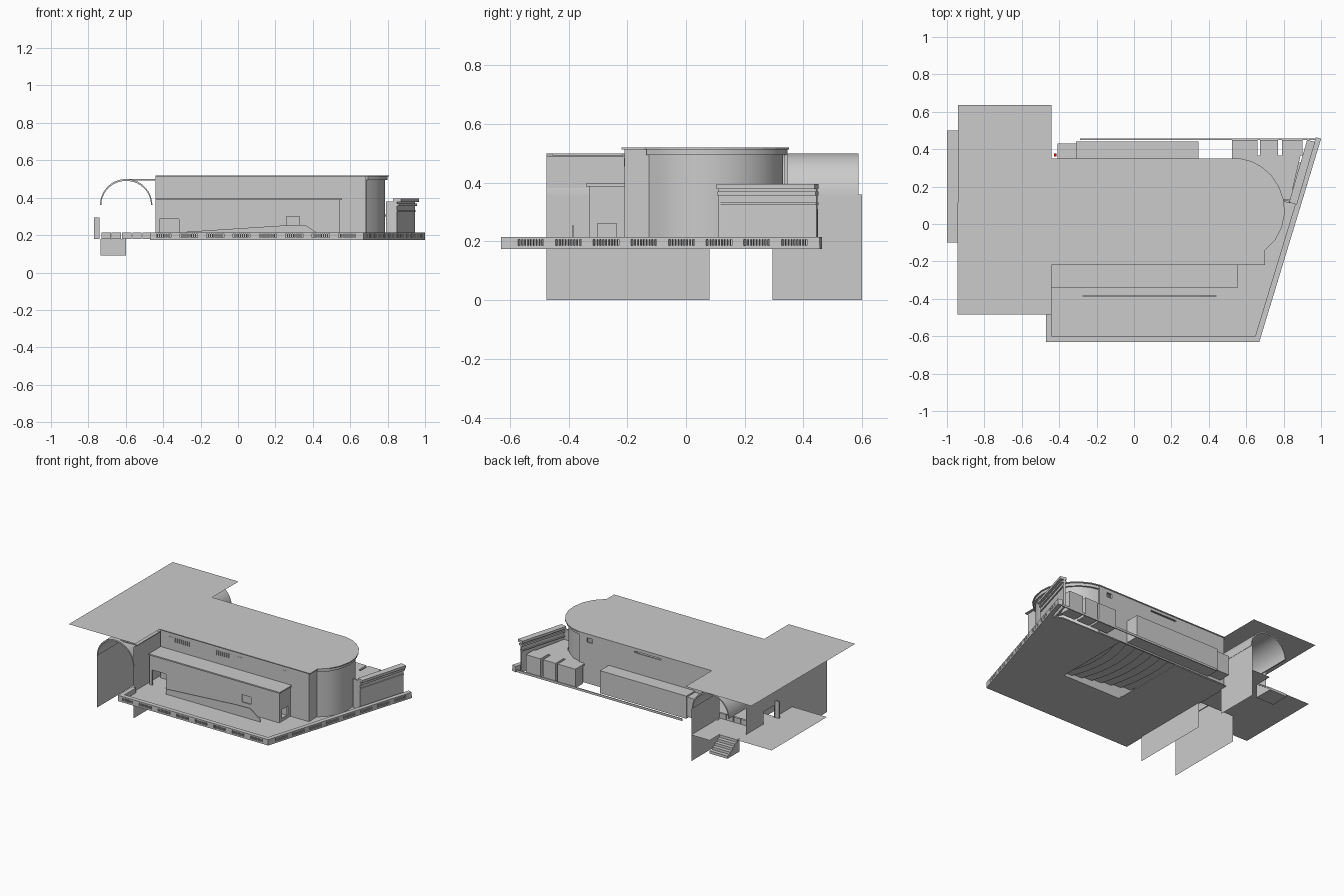
import bpy, bmesh, math
from mathutils import Vector

if "Cube" in bpy.data.objects:
    bpy.data.objects.remove(bpy.data.objects["Cube"])


def finish(name, bm):
    bmesh.ops.recalc_face_normals(bm, faces=bm.faces)
    me = bpy.data.meshes.new(name)
    bm.to_mesh(me)
    bm.free()
    ob = bpy.data.objects.new(name, me)
    bpy.context.collection.objects.link(ob)
    return ob


def make(name, prisms):
    """One object from (outline, z0, z1) prisms; equal heights give a single sheet."""
    bm = bmesh.new()
    for pts, z0, z1 in prisms:
        lo = [bm.verts.new((x, y, z0)) for x, y in pts]
        if z1 - z0 < 1e-5:
            bm.faces.new(lo)
            continue
        hi = [bm.verts.new((x, y, z1)) for x, y in pts]
        n = len(pts)
        if n > 2:
            bm.faces.new(lo[::-1])
            bm.faces.new(hi)
        for i in range(n if n > 2 else 1):
            j = (i + 1) % n
            bm.faces.new((lo[i], lo[j], hi[j], hi[i]))
    return finish(name, bm)


def rect(x0, x1, y0, y1):
    return [(x0, y0), (x1, y0), (x1, y1), (x0, y1)]


def box(name, x0, x1, y0, y1, z0, z1):
    return make(name, [(rect(x0, x1, y0, y1), z0, z1)])


def pieces(p, q, w, z0, z1, holes=()):
    """Straight wall from p to q, thickness w to the left (0 = sheet), split around openings."""
    p, q = Vector(p), Vector(q)
    d = (q - p).normalized()
    n = Vector((-d.y, d.x)) * w
    out = []

    def seg(a, b, lo, hi):
        if b - a > 1e-4 and hi - lo > 1e-4:
            A, B = p + d * a, p + d * b
            out.append(([A, B, B + n, A + n] if w else [A, B], lo, hi))
    at = 0
    for a, b, lo, hi in holes:
        seg(at, a, z0, z1)
        seg(a, b, z0, lo)
        seg(a, b, hi, z1)
        at = b
    seg(at, (q - p).length, z0, z1)
    return out


def sweep_y(name, prof, y0, y1):
    """Closed x,z profile swept along y."""
    bm = bmesh.new()
    a, b = [[bm.verts.new((x, y, z)) for x, z in prof] for y in (y0, y1)]
    bm.faces.new(a)
    bm.faces.new(b[::-1])
    for i in range(len(prof)):
        j = (i + 1) % len(prof)
        bm.faces.new((a[i], a[j], b[j], b[i]))
    return finish(name, bm)


def smooth(ob, angle=35):
    bpy.ops.object.select_all(action='DESELECT')
    bpy.context.view_layer.objects.active = ob
    ob.select_set(True)
    bpy.ops.object.shade_smooth_by_angle(angle=math.radians(angle))


# Terrace floor, leaving the raked seating area open below
make("terrace_floor", [
    (rect(-.47, .40, -.63, -.20), .175, .182),
    (rect(-.47, -.05, -.20, .34), .175, .182),
    ([(.40, -.63), (.67, -.63), (.953, .30), (.86, .34), (.40, .34)], .175, .182)])

# Terrace parapet with barred openings
for name, p, q, first, step in (("front_parapet", (-.47, -.63), (.67, -.63), .02, .141),
                                ("right_parapet", (.67, -.63), (1.0, .455), .06, .134)):
    holes = [(first + i * step, first + i * step + .092, .186, .206) for i in range(8)]
    parts = pieces(p, q, .03, .175, .215, holes)
    d = (Vector(q) - Vector(p)).normalized()
    for h in holes:
        for k in range(1, 9):
            c = Vector(p) + d * (h[0] + k * .092 / 9)
            parts += pieces(c - d * .003, c + d * .003, .012, .186, .206)
    make(name, parts)
box("left_parapet", -.47, -.44, -.63, -.475, .175, .215)
box("back_beam", -.29, 1.0, .45, .456, .175, .19)

# Hall roof with its rounded end, and the wing roof sheet
curve = [(.70, -.14), (.755, -.085), (.79, -.02), (.806, .06), (.80, .13),
         (.775, .20), (.735, .26), (.685, .305), (.63, .335), (.57, .35)]
make("hall_roof", [([(-.44, -.22), (.70, -.22)] + curve + [(-.44, .35)], .514, .52)])
make("wing_roof", [([(-.945, -.485), (-.44, -.485), (-.44, .635), (-.94, .635)], .52, .52)])


def curved_wall(name, t, w, z0, z1):
    """Shell following the rounded end, inset by t, thickness w."""
    c = Vector((.50, .07))
    a, b = [[c + (Vector(v) - c) * (1 - s / (Vector(v) - c).length) for v in curve]
            for s in (t, t + w)]
    smooth(make(name, [(a + b[::-1], z0, z1)]))


curved_wall("end_cornice", .008, .02, .495, .514)
curved_wall("rounded_wall", .02, .008, .18, .50)

# Straight hall walls
make("hall_front_wall", pieces((-.44, -.21), (.685, -.21), .01, .18, .514))
make("hall_corner_wall", pieces((.685, -.21), (.685, -.118), .01, .18, .514))
make("hall_back_wall", pieces((.57, .335), (-.44, .335), -.01, .18, .514,
                              [(.06, .10, .46, .49), (.42, .62, .485, .495)]))

# Clerestory window slots in three groups
slots = []
for a, n in ((-.38, 11), (-.02, 14), (.46, 4)):
    slots += [(rect(a + i * .015, a + i * .015 + .007, -.212, -.21), .455, .485)
              for i in range(n)]
make("clerestory_windows", slots)

# Low front foyer block with door and window openings
make("foyer_walls",
     pieces((-.44, -.33), (.545, -.33), .01, .18, .388,
            [(.02, .125, .18, .287), (.70, .77, .25, .30)])
     + pieces((.545, -.33), (.545, -.21), .01, .18, .388, [(.028, .093, .20, .262)]))
box("foyer_roof", -.44, .555, -.34, -.21, .388, .397)

# Ramp side wall standing before the foyer
sweep_y("ramp_wall", [(-.275, .18), (.44, .18), (.44, .20), (.36, .255), (.25, .252),
                      (-.275, .218)], -.388, -.382)

# Raked seating of curved steps
bm = bmesh.new()


def arc(r, z):
    ys = [-.20 + .54 * i / 14 for i in range(15)]
    return [bm.verts.new((.95 - math.sqrt(r * r - (y - .07) ** 2), y, z)) for y in ys]


prev = None
for k in range(11):
    r, z = .52 + k * .075, .185 + k * .012
    a, b = arc(r, z), arc(r + .075, z)
    for u, v in ([(prev, a)] if prev else []) + [(a, b)]:
        for i in range(14):
            bm.faces.new((u[i], u[i + 1], v[i + 1], v[i]))
    prev = b
finish("seating_steps", bm)

# Rear side rooms along the hall
box("rear_corridor", -.31, .345, .345, .44, .19, .345)
box("rear_lobby", -.41, -.28, .345, .43, .20, .335)
for i, (x0, x1) in enumerate(((.525, .66), (.675, .77), (.79, .90))):
    box("rear_room_%d" % (i + 1), x0, x1, .365, .45, .18, .31)
make("rear_room_roof", [([(.79, .13), (.835, .13), (.89, .365), (.525, .365), (.525, .35),
                          (.63, .32), (.73, .24)], .30, .31)])

# Slanted side facade with stacked cornices
p, q = Vector((.848, .11)), Vector((.945, .445))
make("side_facade", pieces(p, q, .012, .18, .38))
n = Vector(((q - p).y, -(q - p).x)).normalized()
for name, out, z0, z1 in (("side_band_low", .006, .325, .332),
                          ("side_band_mid", .012, .357, .37),
                          ("side_cornice", .024, .378, .395)):
    make(name, pieces(p + n * out, q + n * out, .02 + out, z0, z1))
make("side_return_wall", pieces((.79, .12), (.85, .11), .01, .18, .38))

# Vaulted passage: deep side sheets and arched ceiling
make("passage_inner_wall", pieces((-.46, -.475), (-.46, .08), 0, 0, .49)
     + pieces((-.46, .295), (-.46, .60), 0, 0, .36))
make("passage_outer_wall", pieces((-.737, -.475), (-.737, .08), 0, 0, .36)
     + pieces((-.737, .08), (-.737, .40), 0, .18, .36, [(.02, .13, .18, .265)]))


def half_ring(rx, rz):
    return [(-.598 - rx * math.cos(math.pi * i / 28), .36 + rz * math.sin(math.pi * i / 28))
            for i in range(29)]


smooth(sweep_y("vault", half_ring(.14, .14) + half_ring(.133, .13)[::-1], -.475, .588))
make("vault_cap", [(rect(-.60, -.445, -.455, -.215), .493, .499)])

# Passage floor, outside pavement, stairs, low blocks and post
make("passage_floor", [(rect(-.737, -.46, .08, .47), .18, .18),
                       (rect(-.60, -.46, .47, .60), .18, .18)])
make("pavement", [(rect(-1.0, -.737, -.10, .50), .18, .18)])
make("stairs", [(rect(-.735, -.60, .47 + .026 * i, .496 + .026 * i), .09, .18 - .018 * i)
                for i in range(5)])
make("low_blocks", [(rect(-.73 + .055 * i, -.68 + .055 * i, .28, .295), .18, .215)
                    for i in range(5)])
box("gate_post", -.77, -.74, .08, .09, .18, .295)

# Small red marker by the rear lobby
mk = box("red_marker", -.427, -.415, .36, .377, .30, .33)
mat = bpy.data.materials.new("red")
mat.diffuse_color = (1, 0, 0, 1)
mat.use_nodes = True
mat.node_tree.nodes["Principled BSDF"].inputs["Base Color"].default_value = mat.diffuse_color
mk.data.materials.append(mat)
